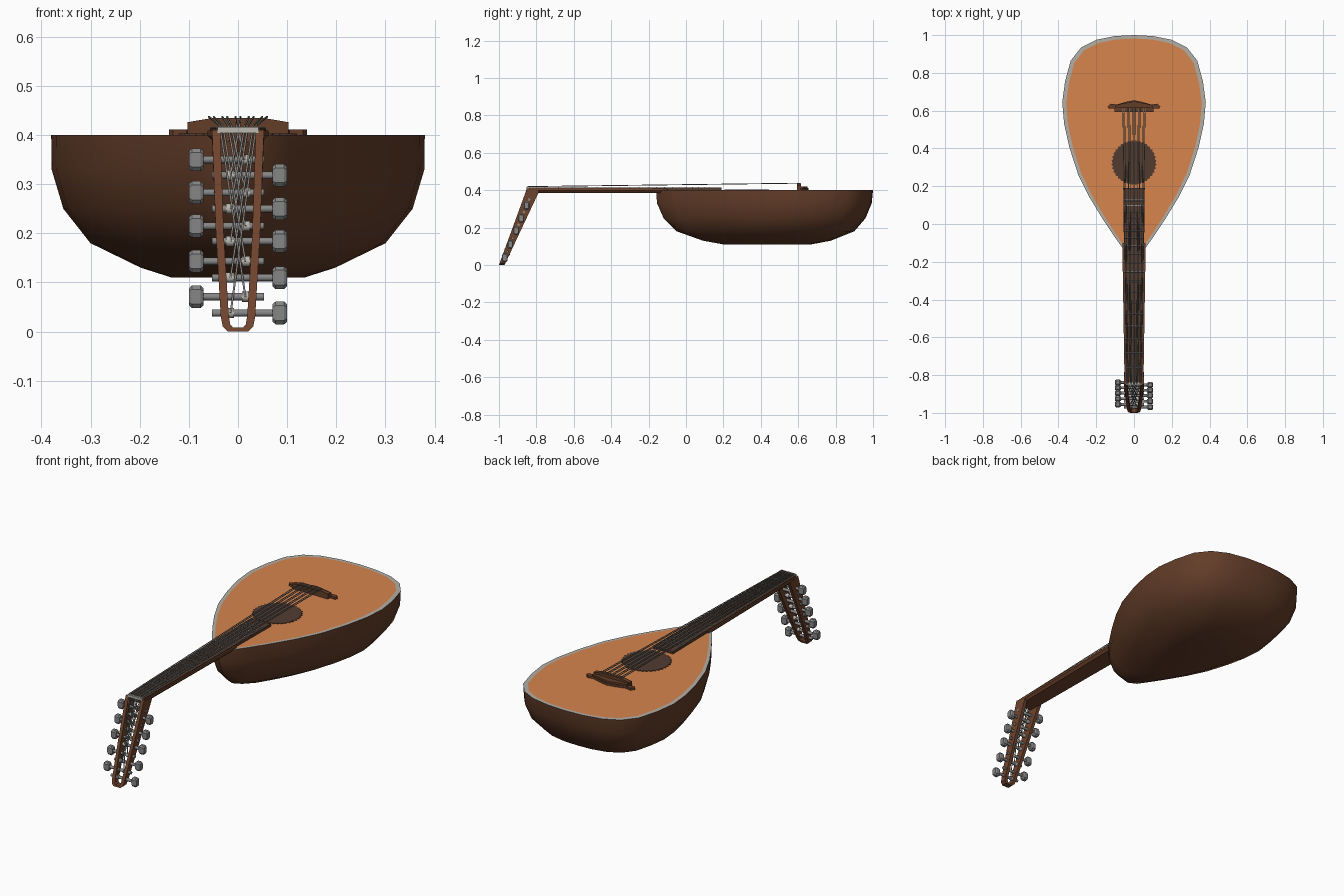
import bpy, bmesh, math
from mathutils import Vector

if "Cube" in bpy.data.objects:
    bpy.data.objects.remove(bpy.data.objects["Cube"])


def mat(name, r, g, b):
    m = bpy.data.materials.new(name)
    m.diffuse_color = (r, g, b, 1)
    m.use_nodes = True
    m.node_tree.nodes["Principled BSDF"].inputs["Base Color"].default_value = m.diffuse_color
    return m


SHELL = mat("dark walnut", 0.125, 0.047, 0.022)
BOARD = mat("orange spruce", 0.68, 0.235, 0.075)
RIM = mat("pale grey edging", 0.45, 0.42, 0.38)
NECK = mat("brown neck wood", 0.16, 0.058, 0.027)
DARK = mat("dark rosewood", 0.085, 0.045, 0.03)
METAL = mat("peg grey", 0.24, 0.24, 0.24)
STRING = mat("string grey", 0.25, 0.245, 0.235)
BONE = mat("bone", 0.5, 0.48, 0.43)


def finish(bm, name, mats, angle=None):
    bmesh.ops.recalc_face_normals(bm, faces=bm.faces)
    me = bpy.data.meshes.new(name)
    bm.to_mesh(me)
    bm.free()
    for m in mats:
        me.materials.append(m)
    ob = bpy.data.objects.new(name, me)
    bpy.context.collection.objects.link(ob)
    if angle:
        bpy.context.view_layer.objects.active = ob
        ob.select_set(True)
        bpy.ops.object.shade_smooth_by_angle(angle=math.radians(angle))
        ob.select_set(False)
    return ob


def loft(bm, rings):
    """Skin a list of closed rings and cap both ends."""
    vs = [[bm.verts.new(p) for p in r] for r in rings]
    for a, b in zip(vs, vs[1:]):
        for i in range(len(a)):
            j = (i + 1) % len(a)
            bm.faces.new((a[i], a[j], b[j], b[i]))
    bm.faces.new(vs[0])
    bm.faces.new(vs[-1])


def tube(bm, pts, r, n=6):
    """Round rod through the given points."""
    pts = [Vector(p) for p in pts]
    rings = []
    for i, p in enumerate(pts):
        d = (pts[min(i + 1, len(pts) - 1)] - pts[max(i - 1, 0)]).normalized()
        u = d.cross(Vector((0, 0.3, 1)) if abs(d.x) > 0.9 else Vector((1, 0, 0))).normalized()
        v = d.cross(u)
        rings.append([p + r * (math.cos(a) * u + math.sin(a) * v)
                      for a in (2 * math.pi * k / n for k in range(n))])
    loft(bm, rings)


def prism(name, outline, z0, z1, m):
    bm = bmesh.new()
    loft(bm, [[(x, y, z) for x, y in outline] for z in (z0, z1)])
    return finish(bm, name, [m])


def mirrored(half):
    """Full outline from a right half that starts and ends on x = 0."""
    return half + [(-x, y) for x, y in half[-2:0:-1]]


# Bowl body: pear outline shrunk level by level, with edging and soundboard on top
pear = mirrored([(0, 1.0), (0.1, 0.995), (0.2, 0.975), (0.28, 0.935), (0.335, 0.865),
                 (0.365, 0.755), (0.38, 0.645), (0.37, 0.53), (0.342, 0.405), (0.295, 0.26),
                 (0.235, 0.14), (0.165, 0.025), (0.105, -0.065), (0.055, -0.135), (0, -0.16)])


def level(z, sx, y0, y1):
    return [(x * sx, y0 + (y + 0.16) / 1.16 * (y1 - y0), z) for x, y in pear]


bm = bmesh.new()
loft(bm, [level(0.40, 0.945, -0.14, 0.982), level(0.40, 1, -0.16, 1.0),
          level(0.33, 0.998, -0.155, 0.993), level(0.25, 0.935, -0.12, 0.96),
          level(0.18, 0.79, -0.05, 0.90), level(0.13, 0.52, 0.09, 0.775),
          level(0.11, 0.355, 0.2, 0.67)])
for f in bm.faces:
    if all(abs(v.co.z - 0.40) < 1e-4 for v in f.verts):
        f.material_index = 1 if len(f.verts) > 4 else 2
finish(bm, "bowl_body", [SHELL, BOARD, RIM], 35)

# Rosette with scalloped edge
ros = []
for i in range(72):
    a, r = 2 * math.pi * i / 72, 0.12 if i % 2 else 0.112
    ros.append((r * math.cos(a), 0.325 + r * math.sin(a)))
prism("rosette", ros, 0.398, 0.403, DARK)

# Neck with narrower underside, then fingerboard
bm = bmesh.new()
loft(bm, [[(-w, y, 0.409), (w, y, 0.409), (w, y, 0.398), (w * 0.8, y, 0.386),
           (-w * 0.8, y, 0.386), (-w, y, 0.398)] for y, w in ((-0.845, 0.05), (-0.1, 0.062))])
finish(bm, "neck", [NECK])
prism("fingerboard", [(-0.045, -0.84), (0.045, -0.84), (0.057, 0.19), (-0.057, 0.19)],
      0.399, 0.413, DARK)

# Frets
bm = bmesh.new()
for i in range(1, 20):
    y = 0.61 - 1.45 * 2 ** (-i / 12)
    w = 0.045 + 0.012 * (y + 0.84) / 1.03
    tube(bm, [(-w, y, 0.413), (w, y, 0.413)], 0.0035)
finish(bm, "frets", [METAL])

# Nut
prism("nut", [(-0.042, -0.852), (0.042, -0.852), (0.042, -0.838), (-0.042, -0.838)],
      0.404, 0.416, BONE)


# Bent-back pegbox: open U-shaped frame
def y_front(z):
    return -1.0 + 0.366 * z


def y_back(z):
    return -0.97 + 0.47 * z


u_half = [(0.053, 0.41, 0.036, 0.41), (0.045, 0.2, 0.029, 0.2), (0.035, 0.03, 0.019, 0.035),
          (0.031, 0.01, 0.016, 0.015), (0.02, 0.0, 0.01, 0.008)]
u_path = u_half + [(-a, b, -c, d) for a, b, c, d in reversed(u_half)]
bm = bmesh.new()
loft(bm, [[(xo, y_front(zo), zo), (xo, y_back(min(zo, 0.395)), min(zo, 0.395)),
           (xi, y_back(min(zi, 0.395)), min(zi, 0.395)), (xi, y_front(zi), zi)]
          for xo, zo, xi, zi in u_path])
finish(bm, "pegbox", [NECK])

# Tuning pegs: shaft, flat head, winding collar
left = [0.35, 0.283, 0.215, 0.143, 0.071]
right = [0.318, 0.25, 0.184, 0.11, 0.038]
pegs = [(-1, z) for z in left] + [(1, z) for z in right]
shafts, heads, collars = bmesh.new(), bmesh.new(), bmesh.new()
for s, z in pegs:
    y = (y_front(z) + y_back(z)) / 2
    tube(shafts, [(s * 0.08, y, z), (-s * 0.053, y, z)], 0.0075, 10)
    tube(collars, [(-s * 0.008, y, z), (-s * 0.024, y, z)], 0.0105, 10)
    rings = []
    for x, k in ((0.07, 0.75), (0.076, 1), (0.094, 1), (0.1, 0.75)):
        rings.append([(s * x, y + k * 0.015 * a, z + k * 0.023 * b) for a, b in
                      ((-1, -.65), (-.5, -1), (.5, -1), (1, -.65),
                       (1, .65), (.5, 1), (-.5, 1), (-1, .65))])
    loft(heads, rings)
finish(shafts, "peg_shafts", [METAL], 40)
finish(heads, "peg_heads", [METAL])
finish(collars, "peg_collars", [BONE], 40)

# Bridge: moustache base plate, raised block and string ledge
prism("bridge_base", mirrored([(0, 0.655), (0.05, 0.645), (0.09, 0.632), (0.125, 0.637),
                               (0.14, 0.622), (0.132, 0.61), (0.105, 0.612), (0.1, 0.6),
                               (0, 0.6)]), 0.398, 0.411, SHELL)
bm = bmesh.new()
loft(bm, [[(-0.103, y, 0.40), (0.103, y, 0.40), (0.103, y, 0.426), (0.05, y, 0.435),
           (-0.05, y, 0.435), (-0.103, y, 0.426)] for y in (0.594, 0.616)])
finish(bm, "bridge_block", [SHELL])
prism("bridge_rear", mirrored([(0, 0.65), (0.06, 0.638), (0.1, 0.628), (0.1, 0.612), (0, 0.612)]),
      0.405, 0.42, SHELL)

# Strings: five double courses over the nut and down to the pegs
order = sorted((p for p in pegs if p[0] < 0), key=lambda p: p[1]) + \
    sorted((p for p in pegs if p[0] > 0), key=lambda p: -p[1])
bm = bmesh.new()
for i, (s, z) in enumerate(order):
    t = (i // 2 - 2) / 2 + (0.09 if i % 2 else -0.09)
    y = (y_front(z) + y_back(z)) / 2
    tube(bm, [(t * 0.054, 0.612, 0.437), (t * 0.054, 0.59, 0.437), (t * 0.034, -0.846, 0.419),
              (-s * 0.015, y - 0.01, z)], 0.0022, 6)
finish(bm, "strings", [STRING], 70)
